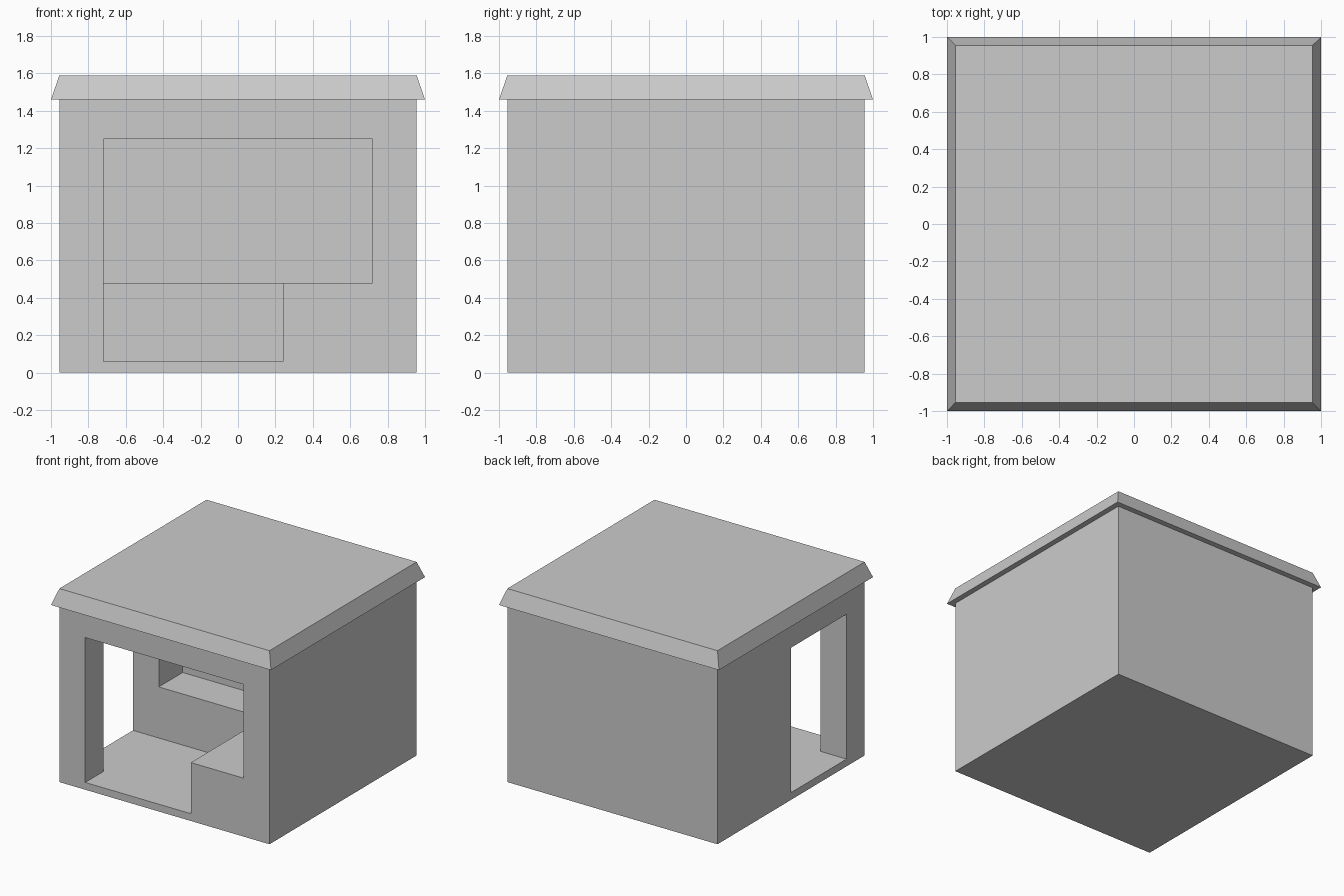
import bpy
import bmesh

cube = bpy.data.objects.get("Cube")
if cube:
    bpy.data.objects.remove(cube, do_unlink=True)

grey = bpy.data.materials.new("plain_grey")
grey.use_nodes = True
colour = (0.6, 0.6, 0.6, 1)
grey.diffuse_color = colour
grey.node_tree.nodes["Principled BSDF"].inputs["Base Color"].default_value = colour

HALF = 0.955      # outer half width of the walls
INNER = 0.72      # inner face of the walls
FLOOR, COUNTER, LINTEL, EAVE, TOP = 0.06, 0.48, 1.25, 1.46, 1.59
BEYOND = 1.1      # cutters overshoot the walls


def box(name, xs, ys, zs, top_scale=1.0):
    """Box between the given limits; the top face can be narrowed."""
    bm = bmesh.new()
    bmesh.ops.create_cube(bm, size=1)
    for v in bm.verts:
        k = top_scale if v.co.z > 0 else 1.0
        v.co = (xs[v.co.x > 0] * k, ys[v.co.y > 0] * k, zs[v.co.z > 0])
    mesh = bpy.data.meshes.new(name)
    bm.to_mesh(mesh)
    bm.free()
    mesh.materials.append(grey)
    obj = bpy.data.objects.new(name, mesh)
    bpy.context.collection.objects.link(obj)
    return obj


def cut(target, name, xs, ys, zs):
    """Carve a box out of the target and discard the cutter."""
    cutter = box(name, xs, ys, zs)
    cutter.hide_render = True
    mod = target.modifiers.new(name, 'BOOLEAN')
    mod.operation = 'DIFFERENCE'
    mod.solver = 'EXACT'
    mod.object = cutter
    bpy.context.view_layer.objects.active = target
    bpy.ops.object.modifier_apply(modifier=mod.name)
    bpy.data.objects.remove(cutter, do_unlink=True)


# Solid booth body
body = box("booth_body", (-HALF, HALF), (-HALF, HALF), (0, EAVE))

# Wide front window above the counter, running back into the wall niche
cut(body, "window_and_niche", (-INNER, INNER), (-BEYOND, 0.31), (COUNTER, LINTEL))

# Front doorway and floor space beside the counter
cut(body, "front_doorway", (-INNER, 0.24), (-BEYOND, 0), (FLOOR, LINTEL))

# Side doorway
cut(body, "side_doorway", (-BEYOND, 0), (-INNER, 0), (FLOOR, LINTEL))

# Overhanging roof slab with sloped edges
box("roof", (-1, 1), (-1, 1), (EAVE, TOP), top_scale=HALF)
